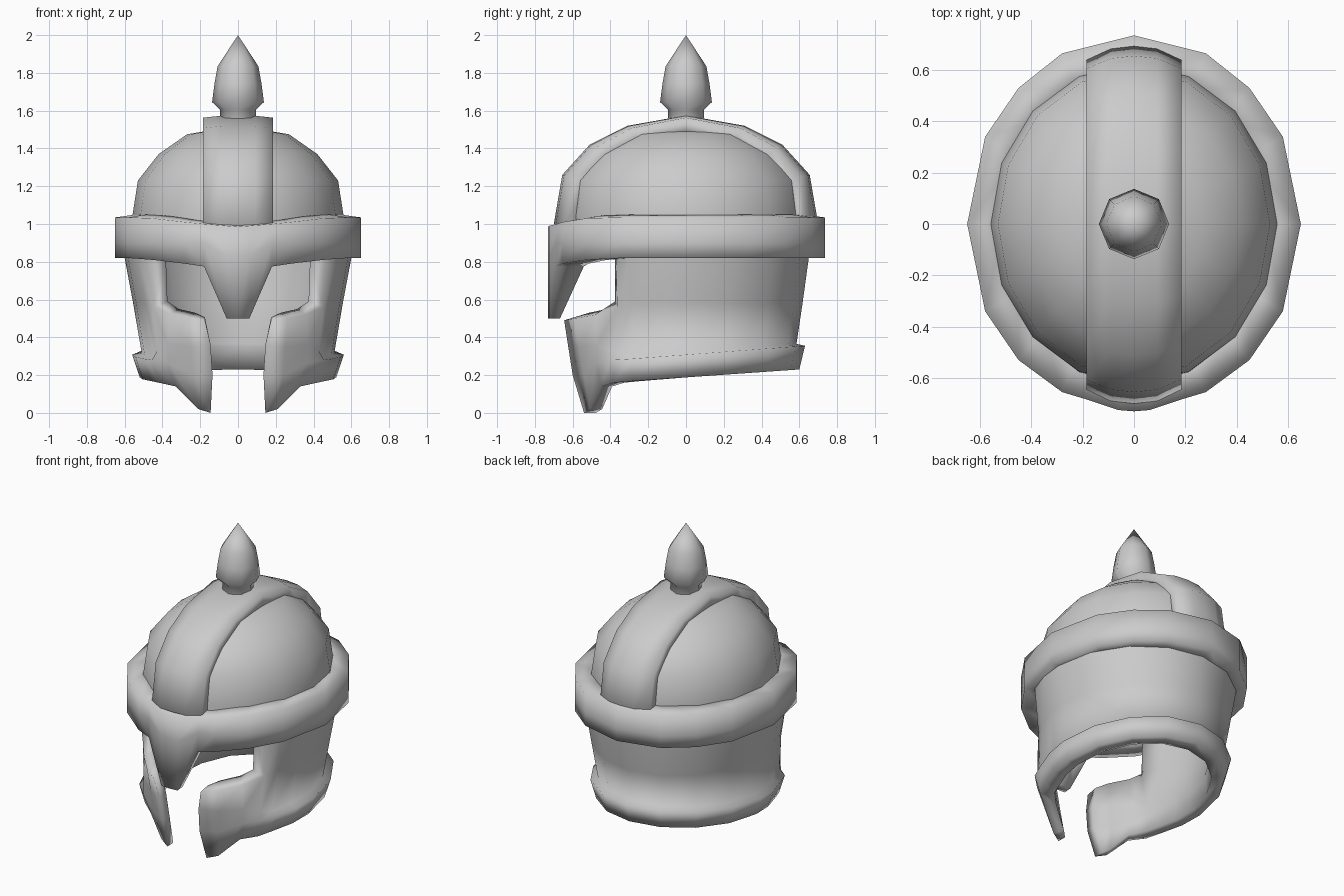
import bpy, bmesh, math

if "Cube" in bpy.data.objects:
    bpy.data.objects.remove(bpy.data.objects["Cube"])

steel = bpy.data.materials.new("steel_grey")
steel.diffuse_color = (0.6, 0.6, 0.6, 1)
steel.use_nodes = True
steel.node_tree.nodes["Principled BSDF"].inputs["Base Color"].default_value = steel.diffuse_color


def finish(name, bm, mirror=False, solid=0, angle=180):
    """Turn a bmesh into a finished, smooth shaded object."""
    bmesh.ops.remove_doubles(bm, verts=bm.verts, dist=1e-5)
    bmesh.ops.recalc_face_normals(bm, faces=bm.faces)
    me = bpy.data.meshes.new(name)
    bm.to_mesh(me)
    bm.free()
    ob = bpy.data.objects.new(name, me)
    bpy.context.collection.objects.link(ob)
    me.materials.append(steel)
    bpy.ops.object.select_all(action='DESELECT')
    bpy.context.view_layer.objects.active = ob
    ob.select_set(True)
    if mirror:
        m = ob.modifiers.new("Mirror", 'MIRROR')
        m.use_clip = True
        m.merge_threshold = 0.002
    if solid:
        m = ob.modifiers.new("Solidify", 'SOLIDIFY')
        m.thickness = solid
        m.offset = -1
    for m in list(ob.modifiers):
        bpy.ops.object.modifier_apply(modifier=m.name)
    bpy.ops.object.shade_smooth_by_angle(angle=math.radians(angle))
    return ob


def skin(bm, rows, wrap=False):
    """Skin a grid of points; None leaves a hole, wrap closes each row."""
    vs = [[bm.verts.new(p) if p else None for p in row] for row in rows]
    for a, b in zip(vs, vs[1:]):
        n = len(a)
        for i in range(n if wrap else n - 1):
            quad = (a[i], a[(i + 1) % n], b[(i + 1) % n], b[i])
            if all(quad):
                bm.faces.new(quad)
    return vs


def grid(rows, wrap=False):
    bm = bmesh.new()
    skin(bm, rows, wrap)
    return bm


def lathe(profile, sides):
    """Rings of (z, x radius, y radius) from bottom to top."""
    rings = []
    for z, rx, ry in profile:
        rings.append([(rx * math.cos(t), ry * math.sin(t), z)
                      for t in (i * math.tau / sides for i in range(sides))])
    bm = grid(rings, wrap=True)
    bmesh.ops.dissolve_degenerate(bm, edges=bm.edges, dist=1e-5)
    return bm


# Dome
finish("dome", lathe([(.92, .555, .63), (1.05, .558, .622), (1.23, .53, .60),
                      (1.37, .42, .48), (1.475, .27, .32), (1.52, 0, 0)], 16),
       solid=.05, angle=60)

# Spike on top
finish("spike", lathe([(1.50, .097, .097), (1.605, .095, .095), (1.645, .137, .137),
                       (1.74, .125, .125), (1.835, .108, .108), (2.0, 0, 0)], 8))

# Crest band running front to back
half = [(.70, 1.0), (.655, 1.26), (.51, 1.42), (.31, 1.52)]
arc = [(-y, z) for y, z in half] + [(0, 1.575)] + [(y, z) for y, z in reversed(half)]
loops = []
for y, z in arc:
    loops.append([(-.18, y * .82, z - .10), (-.185, y * .925, z - .012), (-.09, y * .985, z - .002),
                  (0, y, z), (.09, y * .985, z - .002),
                  (.185, y * .925, z - .012), (.18, y * .82, z - .10)])
bm = grid(loops, wrap=True)
bmesh.ops.holes_fill(bm, edges=bm.edges)
finish("crest_band", bm, angle=89)

# Brow rim with nose guard: half outline as (x, y, bottom z, top z)
rim = [(0, -.73, .50, .985), (.06, -.725, .50, .99), (.18, -.685, .775, 1.0),
       (.28, -.655, .79, 1.01), (.45, -.53, .81, 1.03), (.58, -.34, .82, 1.035),
       (.65, 0, .82, 1.035), (.58, .34, .82, 1.035), (.45, .53, .82, 1.035),
       (.28, .665, .82, 1.035), (0, .735, .82, 1.035)]
loops = []
for x, y, zb, zt in rim:
    tip = zb < .6
    low = .92 if tip else .79
    mid, zm = (.83, .69) if tip else (.785, .90)
    loops.append([(x, y, zb), (x, y, .83 if tip else .90), (x, y, zt),
                  (x * .78, y * .78, zt + .02), (x * mid, y * mid, zm), (x * low, y * low, zb)])
finish("brow_rim", grid(loops, wrap=True), mirror=True)


# Neck and cheek shell: half columns from the back to the cheek tips
def ellipse(t, rx, ry, z):
    return (rx * math.sin(t), ry * math.cos(t), z)


cols = []
for deg in (0, 22.5, 45, 67.5, 90, 104, 118):
    t = math.radians(deg)
    y = .6 * math.cos(t)
    ledge = .308 + .079 * y
    cols.append([ellipse(t, .61, .66, .95), ellipse(t, .60, .65, .82),
                 ellipse(t, .555, .617, .58), ellipse(t, .51, .585, ledge + .01),
                 ellipse(t, .56, .63, ledge), ellipse(t, .52, .60, .188 + .07 * y)])
# Rounded front post
cols.append([(.465, -.37, .95), (.46, -.37, .82), (.45, -.365, .56),
             (.43, -.375, .325), (.455, -.395, .28), (.42, -.385, .16)])
# Cheek guard, below the face opening
for column in [
        ((.36, -.48, .52), (.37, -.47, .36), (.37, -.475, .265), (.33, -.45, .14)),
        ((.26, -.59, .50), (.25, -.565, .35), (.24, -.54, .20), (.21, -.51, .02)),
        ((.175, -.645, .49), (.145, -.625, .36), (.135, -.60, .20), (.145, -.54, .0))]:
    cols.append([None, None, *column])


def inward(c, r, p):
    """Matching point on the inner face of the shell."""
    if p is None:
        return None
    x, y, z = p
    lift = .03 if r == 2 and c >= 7 else 0
    if c == 7 and r < 3:
        return (x * .83, -.375, z + lift)
    if c == len(cols) - 1:
        return (x, y * .885, z + lift * .5)
    if c > 7:
        return (x * .87, y * .87, z + lift)
    s = .79 if r == 4 else .85
    return (x * s, y * s, z)


bm = bmesh.new()
outer = skin(bm, cols)
rim_edges = [e for e in bm.edges if len(e.link_faces) == 1
             and not all(abs(v.co.x) < 1e-4 for v in e.verts)]
inner = skin(bm, [[inward(c, r, p) for r, p in enumerate(col)] for c, col in enumerate(cols)])
pair = {a: b for co, ci in zip(outer, inner) for a, b in zip(co, ci) if a}
# Close the shell along its borders
for e in rim_edges:
    a, b = e.verts
    bm.faces.new((a, b, pair[b], pair[a]))
finish("neck_and_cheek_shell", bm, mirror=True, angle=130)
